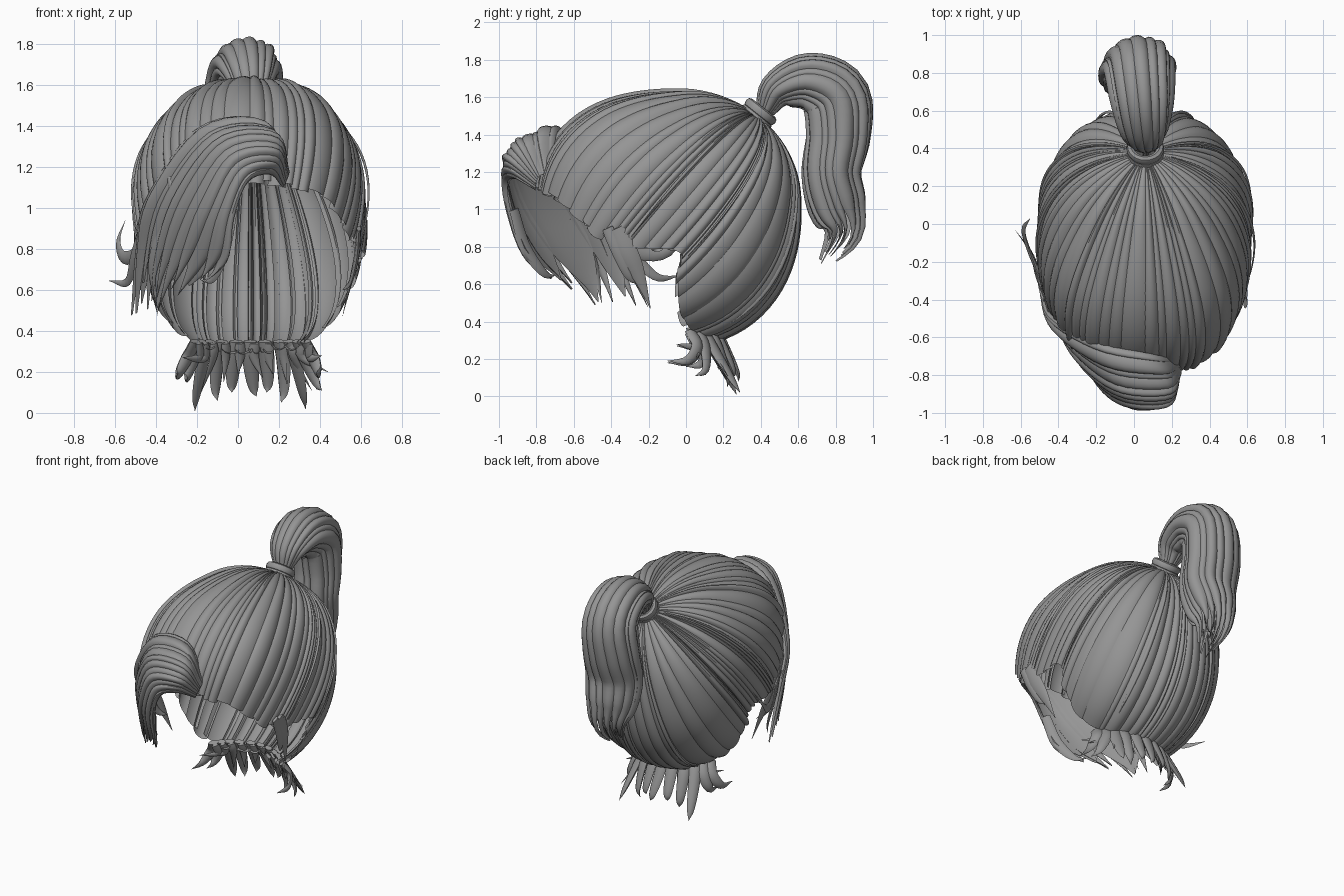
import bpy, bmesh, math, random
from mathutils import Vector as V

if "Cube" in bpy.data.objects:
    bpy.data.objects.remove(bpy.data.objects["Cube"])

random.seed(4)
hair = bpy.data.materials.new("hair_grey")
hair.diffuse_color = (0.3, 0.3, 0.3, 1)
hair.use_nodes = True
hair.node_tree.nodes["Principled BSDF"].inputs["Base Color"].default_value = hair.diffuse_color
CX = 0.06
CEN = V((CX, -0.05, 1.0))


def finish(name, bm):
    me = bpy.data.meshes.new(name)
    bm.to_mesh(me)
    bm.free()
    me.materials.append(hair)
    ob = bpy.data.objects.new(name, me)
    bpy.context.collection.objects.link(ob)
    bpy.context.view_layer.objects.active = ob
    ob.select_set(True)
    bpy.ops.object.shade_smooth_by_angle(angle=math.radians(40))
    ob.select_set(False)


def spline(pts, t):
    """Catmull-Rom through pts (Vectors), t in 0..1"""
    n = len(pts) - 1
    x = min(max(t, 0), 1) * n
    i = min(int(x), n - 1)
    f = x - i
    b, c = pts[i], pts[i + 1]
    a = pts[i - 1] if i else b * 2 - c
    d = pts[i + 2] if i + 2 <= n else c * 2 - b
    return 0.5 * (b * 2 + (c - a) * f + (a * 2 - b * 5 + c * 4 - d) * f * f
                  + (b * 3 - a - c * 3 + d) * f ** 3)


def grid(bm, rows, closed=False):
    vs = [[bm.verts.new(p) for p in r] for r in rows]
    m = len(vs[0])
    for a, b in zip(vs, vs[1:]):
        for j in range(m if closed else m - 1):
            k = (j + 1) % m
            bm.faces.new((a[j], a[k], b[k], b[j]))
    return vs


def ribbon(bm, surf, s, half, amp, v0=0.0, v1=1.0, taper=1.0, n=20, lift=0.0):
    """A lens-shaped lock lying on surf(s, v, height)"""
    rows = []
    for i in range(n + 1):
        t = i / n
        v = v0 + (v1 - v0) * t
        w = 1 if t <= taper else max(0.04, 1 - ((t - taper) / (1 - taper)) ** 1.8)
        grow = min(1, 0.25 + t * 3) * (0.4 + 0.6 * w)
        row = []
        for j in range(7):
            q = j / 6
            h = (lift + amp * (math.sin(math.pi * q) ** 0.7 * 1.5 - 0.8)) * grow
            row.append(surf(s + half * w * (2 * q - 1), v, h))
        rows.append(row)
    grid(bm, rows)


def locks(name, surf, count, amp, **kw):
    """Locks of uneven width side by side over s = 0..1"""
    bm = bmesh.new()
    ws = [random.uniform(0.4, 1.6) for _ in range(count)]
    tot, s = sum(ws), 0
    ends, taper = kw.get("ends", (1, 1)), kw.get("taper", 1)
    for w in ws:
        w /= tot
        ribbon(bm, surf, s + w / 2, w * kw.get("over", 0.62), amp * random.uniform(0.7, 1.3),
               kw.get("v0", 0), random.uniform(*ends), taper, kw.get("n", 20),
               random.uniform(-0.6, 0.6) * amp)
        s += w
    finish(name, bm)


def strand(bm, pts, width, thick, n=12, face=(0, -1, 0)):
    """Tapered closed lock along a path"""
    pts = [V(p) for p in pts]
    rows = []
    for i in range(n + 1):
        t = i / n
        p = spline(pts, t)
        tan = (spline(pts, min(1, t + .02)) - spline(pts, max(0, t - .02))).normalized()
        side = tan.cross(V(face)).normalized()
        up = side.cross(tan)
        k = max(0.03, (1 - t ** 2.2) * (0.75 + 0.25 * math.sin(math.pi * t)))
        rows.append([p + side * (math.cos(a) * width * k) + up * (math.sin(a) * thick * k)
                     for a in (j * math.tau / 8 for j in range(8))])
    vs = grid(bm, rows, True)
    bm.faces.new(vs[0])
    bm.faces.new(vs[-1])


# Swept-back cap: locks run from the tie over the skull to the hairline
TIE = (V((CX, 0.37, 1.49)) - CEN).normalized()
HALF = [V(p) for p in ((0, -.80, 1.12), (.2, -.78, 1.10), (.33, -.70, 1.06), (.42, -.58, .97),
        (.5, -.45, .84), (.53, -.3, .80), (.55, -.15, .78), (.55, -.03, .76), (.5, -.05, .62),
        (.37, -.04, .46), (.23, .04, .34), (.1, .14, .29), (0, .17, .28))]


def skull(d):
    p = 2.2 + 0.15 * min(1, max(0, -d.y * 2))
    ry = 0.75 if d.y < 0 else 0.65
    rz = 0.63 if d.z > 0 else 0.72
    return (abs(d.x / .56) ** p + abs(d.y / ry) ** p + abs(d.z / rz) ** p) ** (-1 / p)


def cap(s, v, h):
    s = (s % 1) * 2
    sign = 1 if s <= 1 else -1
    p = spline(HALF, s if s <= 1 else 2 - s)
    end = (V((CX + sign * p.x, p.y, p.z)) - CEN).normalized()
    ang = TIE.angle(end)
    d = (TIE * math.sin((1 - v) * ang) + end * math.sin(v * ang)) / math.sin(ang)
    return CEN + d * (skull(d) + h)


locks("swept_back_cap", cap, 62, 0.016, v0=0.05, ends=(0.985, 1.01), n=26, over=0.66)

# Fine loose hairs standing off the cap
bm = bmesh.new()
for s in (0.2, 0.31, 0.42, 0.58, 0.7, 0.8):
    ribbon(bm, cap, s, 0.003, 0.008, 0.1, 0.95, 0.5, 20, 0.025)
finish("loose_hairs", bm)

# Side-swept fringe: four guide curves, inner to outer
GUIDES = [[V(p) for p in g] for g in (
    ((.22, -.80, 1.10), (.16, -.93, 1.17), (.05, -.97, 1.13), (-.02, -.94, .95), (-.05, -.86, .74), (-.17, -.72, .63)),
    ((.24, -.80, 1.14), (.19, -.95, 1.27), (-.02, -.96, 1.24), (-.16, -.88, 1.0), (-.27, -.70, .72), (-.37, -.52, .5)),
    ((.25, -.78, 1.18), (.18, -.86, 1.37), (-.1, -.84, 1.35), (-.32, -.68, 1.07), (-.42, -.5, .75), (-.44, -.38, .44)),
    ((.24, -.72, 1.2), (.1, -.7, 1.43), (-.2, -.64, 1.39), (-.45, -.5, 1.05), (-.50, -.35, .8), (-.53, -.18, .47)))]


def fringe(s, v, h):
    p = spline([spline(g, v) for g in GUIDES], s)
    return p + (p - V((-.05, -.35, .95))).normalized() * h


locks("side_fringe", fringe, 11, 0.018, ends=(0.88, 1), taper=0.68, over=0.74, n=24)

# Smooth broad locks lining the inside of the fringe
bm = bmesh.new()
for s, half, end in ((.17, .19, .93), (.5, .2, .97), (.82, .18, .95)):
    ribbon(bm, fringe, s, half, 0.006, 0.03, end, 0.72, 20, -0.02)
finish("fringe_lining", bm)

# Flyaway tips at the end of the fringe
bm = bmesh.new()
for pts in (((-.44, -.48, .98), (-.49, -.30, .79), (-.56, -.13, .76), (-.585, -.03, .84), (-.55, .03, .94)),
            ((-.43, -.48, 1.0), (-.5, -.3, .78), (-.54, -.16, .64), (-.63, -.03, .645)),
            ((-.02, -.92, 1.0), (-.06, -.86, .8), (-.12, -.76, .66), (-.18, -.70, .645)),
            ((-.35, -.62, .95), (-.42, -.5, .72), (-.39, -.45, .50))):
    strand(bm, pts, 0.04, 0.013, 14, (-.8, -.6, 0))
finish("fringe_tips", bm)

# Sideburn locks in front of each ear
bm = bmesh.new()
for sx in (-1, 1):
    for dy, w, tip in ((0, .06, .47), (-.05, .04, .60)):
        strand(bm, [(CX + sx * .53, -.37 + dy, .90), (CX + sx * .52, -.31 + dy, .77),
                    (CX + sx * .49, -.25 + dy, .64), (CX + sx * .45, -.19 + dy, tip)],
               w, 0.015, 12, (sx, 0, 0))
finish("sideburns", bm)

# Ponytail: locks wrapped round a swept oval; rows are y, z, depth, half width
TAIL = [V(p) for p in ((.42, 1.53, .05), (.49, 1.64, .095), (.65, 1.685, .14), (.80, 1.60, .17),
        (.815, 1.40, .16), (.78, 1.2, .145), (.81, 1.02, .14), (.84, .87, .09), (.73, .70, .02))]
WIDE = [V((x, w, 0)) for x, w in ((.06, .06), (.05, .115), (.04, .15), (.03, .17), (.02, .185),
        (.02, .185), (.02, .16), (.03, .11), (.03, .03))]


def tail(s, v, h):
    c, w = spline(TAIL, v), spline(WIDE, v)
    t = spline(TAIL, min(1, v + .02)) - spline(TAIL, max(0, v - .02))
    t = V((0, t.x, t.y)).normalized()
    out = V((0, -t.z, t.y))
    a = s * math.tau + 0.9 * v
    return V((w.x, c.x, c.y)) + out * ((c.z + h) * math.sin(a)) + V(((w.y + h) * math.cos(a), 0, 0))


locks("ponytail", tail, 17, 0.02, ends=(0.9, 1), taper=0.75, over=0.7, n=34)

# Hair tie: two stacked rings round the ponytail root
bm = bmesh.new()
ax = V((0, .62, .78))
e1, e2 = V((1, 0, 0)), V((0, .78, -.62))
for k in (-.02, .022):
    ctr = V((CX, .385, 1.505)) + ax * k
    rows = []
    for i in range(25):
        a = i * math.tau / 24
        rad = e1 * math.cos(a) + e2 * math.sin(a)
        rows.append([ctr + rad * (.078 + .022 * math.cos(b)) + ax * (.027 * math.sin(b))
                     for b in (j * math.tau / 8 for j in range(8))])
    grid(bm, rows, True)
bmesh.ops.remove_doubles(bm, verts=bm.verts, dist=1e-4)
finish("hair_tie", bm)

# Curled wisps below the nape: root x, root y, tip x, tip y, tip z
bm = bmesh.new()
for rx, ry, tx, ty, tz in ((-.21, .02, -.30, -.10, .18), (-.18, .06, -.25, .0, .16), (-.14, .1, -.21, .27, .01),
                           (-.08, .13, -.10, .22, .06), (-.01, .16, -.03, .25, .10), (.06, .17, .09, .28, .08),
                           (.13, .16, .14, .25, .10), (.2, .13, .21, .22, .05), (.25, .1, .33, .29, .02),
                           (.29, .06, .41, .05, .11), (.33, .02, .38, -.1, .19)):
    mx = rx + (rx - CX) * .14
    strand(bm, [(rx, ry, .35), (mx, ry + .04, .27), (mx + (tx - rx) * .5, (ry + ty) / 2 + .05, tz * .6 + .08),
                (tx, ty, tz)], 0.045, 0.022, 12, (rx - CX, .25, 0.05))
    strand(bm, [(rx + .02, ry - .01, .34), (rx + .02, ry + .02, .27), (tx + .03, ty * .7 + .02, tz + .09)],
           0.03, 0.014, 8, (rx - CX, .25, 0.05))
finish("nape_wisps", bm)
